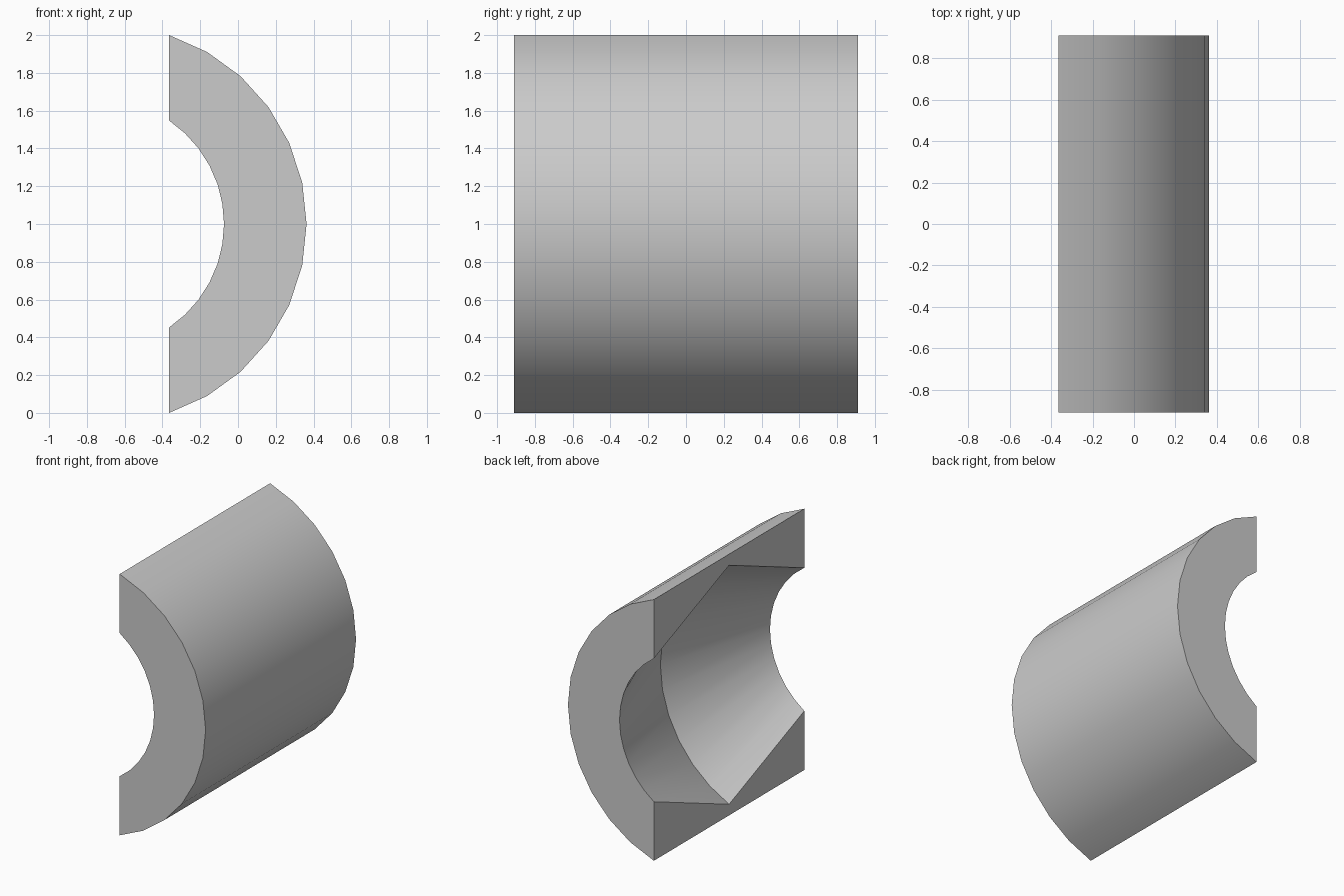
import bpy, bmesh, math

if "Cube" in bpy.data.objects:
    bpy.data.objects.remove(bpy.data.objects["Cube"])

CUT_X = -0.365      # flat split plane
HALF_LEN = 0.91
SEGMENTS = 12


def arc(bm, y, apex_x, half_height):
    """Ring of vertices along a circular arc that ends on the split plane."""
    depth = apex_x - CUT_X
    radius = (half_height ** 2 + depth ** 2) / (2 * depth)
    centre = apex_x - radius
    limit = math.atan2(half_height, CUT_X - centre)
    ring = []
    for i in range(SEGMENTS + 1):
        a = limit * (2 * i / SEGMENTS - 1)
        ring.append(bm.verts.new((centre + radius * math.cos(a), y,
                                  1 + radius * math.sin(a))))
    return ring


def bridge(bm, a, b):
    """Strip of quads between two rings."""
    for i in range(SEGMENTS):
        bm.faces.new((a[i], a[i + 1], b[i + 1], b[i]))


bm = bmesh.new()

# Outer wall, and the bore that widens to a ridge at mid length
outer_front = arc(bm, -HALF_LEN, 0.363, 1.0)
outer_back = arc(bm, HALF_LEN, 0.363, 1.0)
bore_front = arc(bm, -HALF_LEN, -0.074, 0.548)
bore_middle = arc(bm, 0, 0.217, 0.915)
bore_back = arc(bm, HALF_LEN, -0.074, 0.548)

loop = [outer_front, outer_back, bore_back, bore_middle, bore_front]
for ring, following in zip(loop, loop[1:] + loop[:1]):
    bridge(bm, ring, following)

# Flat split faces, bottom and top
for end in (0, -1):
    bm.faces.new([ring[end] for ring in loop])

bmesh.ops.recalc_face_normals(bm, faces=bm.faces)
mesh = bpy.data.meshes.new("half_shell")
bm.to_mesh(mesh)
bm.free()

# Single plain grey material
grey = bpy.data.materials.new("plain grey")
grey.use_nodes = True
colour = (0.6, 0.6, 0.6, 1)
grey.diffuse_color = colour
for node in grey.node_tree.nodes:
    if node.type == 'BSDF_PRINCIPLED':
        node.inputs["Base Color"].default_value = colour
mesh.materials.append(grey)

shell = bpy.data.objects.new("half_shell", mesh)
bpy.context.collection.objects.link(shell)
bpy.ops.object.select_all(action='DESELECT')
shell.select_set(True)
bpy.context.view_layer.objects.active = shell
bpy.ops.object.shade_smooth_by_angle(angle=math.radians(25))
